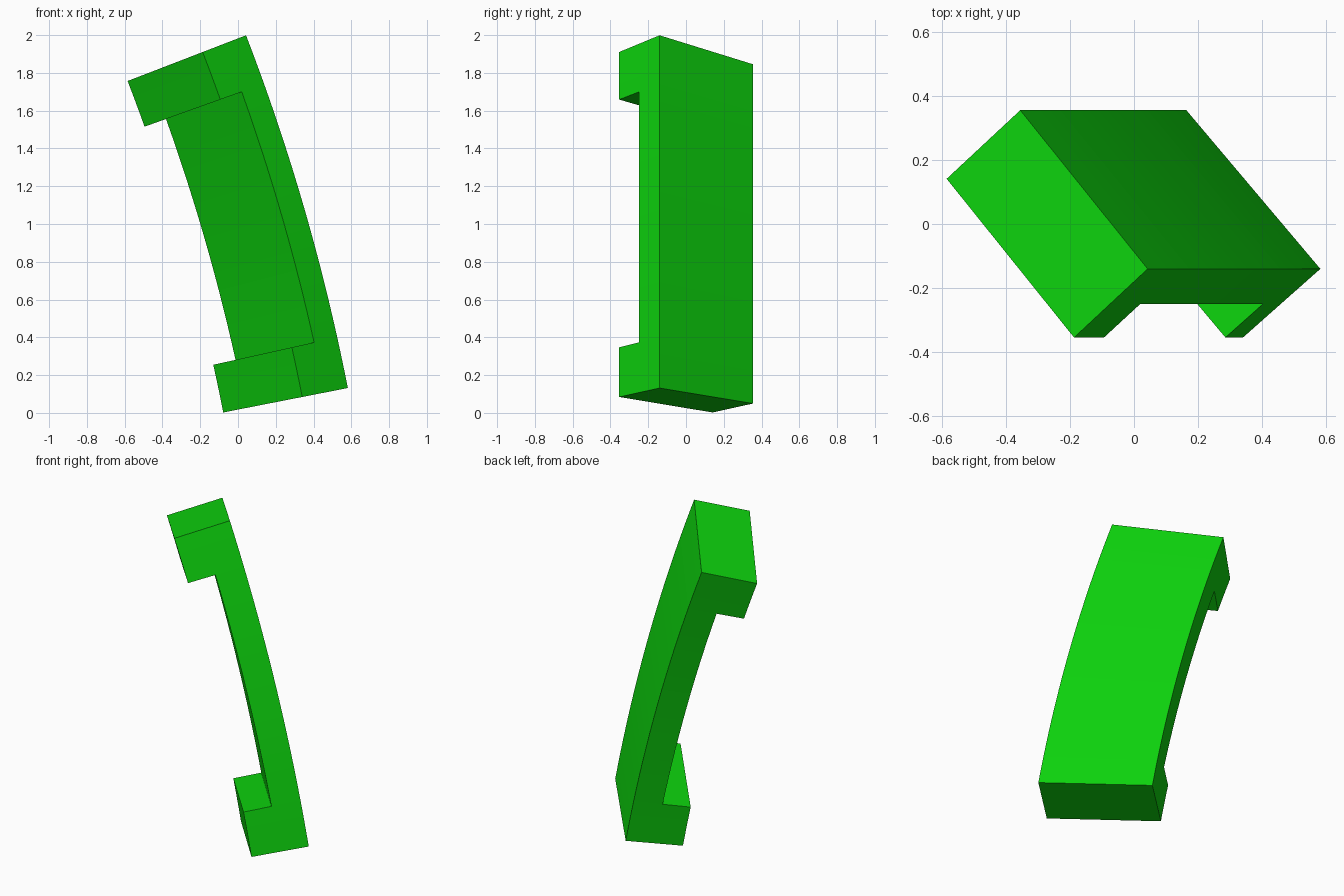
import bpy, bmesh
from math import radians, sin, cos
from mathutils import Vector

cube = bpy.data.objects.get("Cube")
if cube:
    bpy.data.objects.remove(cube, do_unlink=True)

# Bend: an arc in the xz plane about an axis parallel to y
CENTRE = Vector((-10.36, -2.015))
RADIUS = 11.15
START, END, LUG = 11.1, 21.1, 1.41      # degrees

# Tilted rectangular section, as (radial, y) vectors from its outer corner
CORNER_Y = -0.14
THICK = Vector((-0.246, -0.214))
WIDE = Vector((-0.426, 0.495))
SLAB = 0.51                             # share of the thickness left in the recess


def bend(co):
    """Map (angle, thickness share, width share) onto the arc."""
    offset = THICK * co.y + WIDE * co.z
    r, a = RADIUS + offset.x, radians(co.x)
    return Vector((CENTRE.x + r * cos(a), CORNER_Y + offset.y, CENTRE.y + r * sin(a)))


# Angular stations: a lug at each end, the recessed span between
def steps(a, b, n):
    return [(a + (b - a) * i / n, a + (b - a) * (i + 1) / n) for i in range(n)]


lugs = steps(START, START + LUG, 3) + steps(END - LUG, END, 3)
span = steps(START + LUG, END - LUG, 14)

# Flat C-shaped side profile
bm = bmesh.new()


def quad(a, b, d0, d1):
    bm.faces.new([bm.verts.new((x, d, 0)) for x, d in ((a, d0), (b, d0), (b, d1), (a, d1))])


for a, b in lugs + span:
    quad(a, b, 0, SLAB)
for a, b in lugs:
    quad(a, b, SLAB, 1)
bmesh.ops.remove_doubles(bm, verts=bm.verts, dist=0.0001)

# Extrude across the width, then bend into place
result = bmesh.ops.extrude_face_region(bm, geom=bm.faces[:], use_keep_orig=True)
for v in result["geom"]:
    if isinstance(v, bmesh.types.BMVert):
        v.co.z = 1
for v in bm.verts:
    v.co = bend(v.co)
bmesh.ops.recalc_face_normals(bm, faces=bm.faces)

mesh = bpy.data.meshes.new("curved_handle")
bm.to_mesh(mesh)
bm.free()

# Bright green
green = bpy.data.materials.new("bright_green")
green.use_nodes = True
colour = (0.004, 0.65, 0.004, 1)
green.diffuse_color = colour
green.node_tree.nodes["Principled BSDF"].inputs["Base Color"].default_value = colour
mesh.materials.append(green)

handle = bpy.data.objects.new("curved_handle", mesh)
bpy.context.collection.objects.link(handle)
